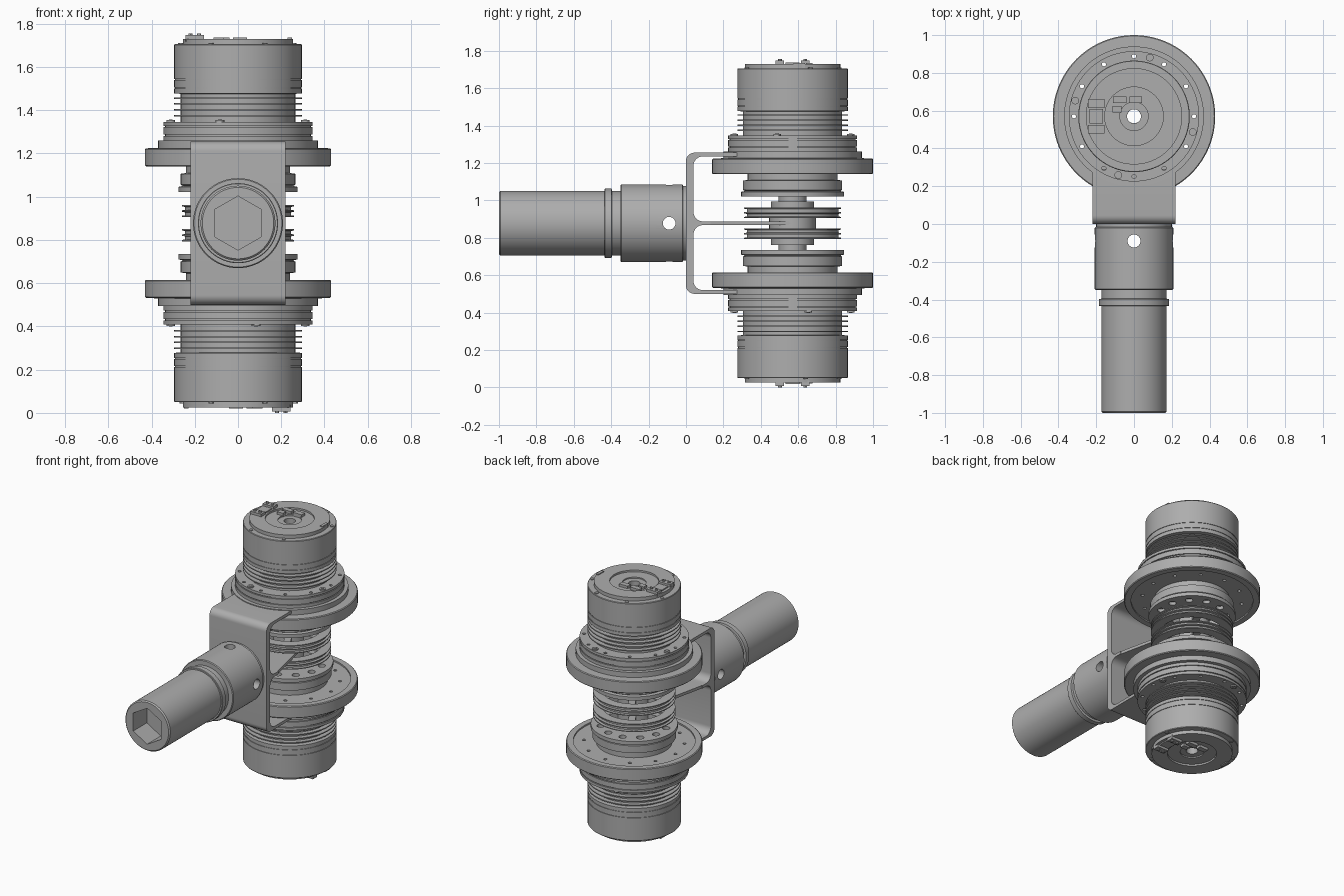
import bpy, bmesh
from math import sin, cos, pi, radians

if "Cube" in bpy.data.objects:
    bpy.data.objects.remove(bpy.data.objects["Cube"], do_unlink=True)

MID = 0.8775            # height of the symmetry plane
AXIS = (0, 0.57, MID)   # centre of the drive stack

steel = bpy.data.materials.new("satin grey steel")
steel.use_nodes = True
GREY = (0.42, 0.42, 0.42, 1)
steel.diffuse_color = GREY
steel.node_tree.nodes["Principled BSDF"].inputs["Base Color"].default_value = GREY


def arc(cx, cy, r, a0, a1, n):
    angles = [radians(a0 + (a1 - a0) * i / n) for i in range(n + 1)]
    return [(cx + r * cos(a), cy + r * sin(a)) for a in angles]


def circle(cx, cy, r, n=24):
    return arc(cx, cy, r, 90, 450, n)[:-1]


def rect(cx, cy, w, h):
    return [(cx + sx * w / 2, cy + sy * h / 2)
            for sx, sy in ((-1, -1), (1, -1), (1, 1), (-1, 1))]


def polar(r, deg):
    return r * cos(radians(deg)), r * sin(radians(deg))


def prism(bm, pts, lo, hi, place=lambda a, b, c: (a, b, c)):
    """Extrude an outline from lo to hi; place maps it to x, y, z."""
    rings = [[bm.verts.new(place(a, b, c)) for a, b in pts] for c in (lo, hi)]
    for ring in rings:
        bm.faces.new(ring)
    n = len(pts)
    for i in range(n):
        j = (i + 1) % n
        bm.faces.new((rings[0][i], rings[0][j], rings[1][j], rings[1][i]))


def lathe(bm, profile, steps=96):
    """Spin a radius/height profile round z; closed when off the axis."""
    vs = [bm.verts.new((r, 0, z)) for r, z in profile]
    es = [bm.edges.new(p) for p in zip(vs, vs[1:])]
    if profile[0][0] > 0:
        es.append(bm.edges.new((vs[-1], vs[0])))
    bmesh.ops.spin(bm, geom=vs + es, cent=(0, 0, 0), axis=(0, 0, 1),
                   angle=2 * pi, steps=steps)
    bmesh.ops.remove_doubles(bm, verts=bm.verts, dist=1e-5)


def make(name, bm, loc=AXIS, rot=(0, 0, 0)):
    bmesh.ops.recalc_face_normals(bm, faces=bm.faces)
    mesh = bpy.data.meshes.new(name)
    bm.to_mesh(mesh)
    bm.free()
    mesh.materials.append(steel)
    obj = bpy.data.objects.new(name, mesh)
    obj.location, obj.rotation_euler = loc, rot
    bpy.context.collection.objects.link(obj)
    return obj


def select(obj):
    bpy.ops.object.select_all(action='DESELECT')
    obj.select_set(True)
    bpy.context.view_layer.objects.active = obj


def cut(obj, bm):
    cutter = make("cutter", bm, obj.location, obj.rotation_euler)
    cutter.hide_render = True
    mod = obj.modifiers.new("cut", 'BOOLEAN')
    mod.operation, mod.solver, mod.object = 'DIFFERENCE', 'EXACT', cutter
    select(obj)
    bpy.ops.object.modifier_apply(modifier=mod.name)
    bpy.data.objects.remove(cutter, do_unlink=True)


def smooth(obj):
    select(obj)
    bpy.ops.object.shade_smooth_by_angle(angle=radians(30))


def groove(r, z, depth, width):
    return [(r, z), (r - depth, z), (r - depth, z - width), (r, z - width)]


BORE = 0.037
upper = []

# Motor housing with cooling fins, mounting flange and gearbox
profile = [(BORE, .832), (.075, .832), (.075, .84), (.155, .84), (.155, .852),
           (.255, .852), (.255, .828), (.292, .828), (.295, .824)]
profile += groove(.295, .666, .004, .005) + groove(.295, .628, .004, .005)
profile += [(.295, .6), (.265, .598)]
for i in range(4):
    z = .582 - .027 * i
    profile += [(.265, z), (.295, z), (.295, z - .007), (.265, z - .007)]
profile += [(.265, .468), (.345, .468)]
profile += groove(.345, .45, .008, .006) + groove(.345, .41, .008, .006)
profile += [(.345, .383), (.37, .383), (.37, .348), (.425, .346), (.43, .341),
            (.43, .267), (.425, .262), (.385, .262), (.385, .272), (.24, .272),
            (.24, .232), (.265, .228), (.265, .178), (.255, .172),
            (.275, .168), (.275, .143), (BORE, .143)]
bm = bmesh.new()
lathe(bm, profile)
housing = make("motor_housing", bm)
bm = bmesh.new()
for k in range(12):
    prism(bm, circle(*polar(.318, 30 * k), .011, 12), .2, .55)
    prism(bm, circle(*polar(.215, 30 * k + 15), .024, 16), .1, .165)
cut(housing, bm)
upper.append(housing)

# Screws on the flange ring and the cap rim
bm = bmesh.new()
for a in (75, 165, 255, 345):
    x, y = polar(.322, a)
    prism(bm, circle(x, y, .02, 20), .46, .476)
    prism(bm, circle(x, y, .01, 6), .47, .479)
for a in (20, 65, 115, 165, 243, 297):
    prism(bm, circle(*polar(.275, a), .012, 12), .82, .833)
upper.append(make("screws", bm))

# Cable connectors on the cap
bm = bmesh.new()
for y in (-.068, .068):
    prism(bm, rect(-.2, y, .085, .046), .84, .87)
    for dx in (-.02, .02):
        prism(bm, circle(-.2 + dx, y, .01, 12), .86, .8775)
prism(bm, rect(-.2, 0, .07, .075), .84, .86)
for x, y, w, h in ((-.075, .088, .07, .035), (.01, .088, .065, .035),
                   (-.09, .038, .045, .035), (.24, .035, .02, .06)):
    prism(bm, rect(x, y, w, h), .83, .858)
upper.append(make("connectors", bm))

# Spoked cable sheave
bm = bmesh.new()
rim = [(.2, .085), (.2, .028)]
for z in (.028, .053, .078):
    rim += [(.26, z), (.26, z + .006), (.245, z + .008), (.245, z + .022)]
lathe(bm, rim[:-2] + [(.255, .085)])
for k in range(6):
    c, s = cos(k * pi / 3), sin(k * pi / 3)
    prism(bm, rect(.163, 0, .1, .045), .035, .08,
          lambda a, b, z: (a * c - b * s, a * s + b * c, z))
upper.append(make("sheave", bm))

# Hub joining the sheave to the gearbox
bm = bmesh.new()
lathe(bm, [(BORE, .15), (.075, .15), (.075, .115), (.115, .115), (.115, .085),
           (.125, .08), (.125, .005), (BORE, .005)], 64)
upper.append(make("sheave_hub", bm))

# Lower drive is the upper one turned over about the front-back axis
for obj in upper:
    smooth(obj)
    twin = obj.copy()
    twin.name = "lower_" + obj.name
    obj.name = "upper_" + obj.name
    twin.rotation_euler = (0, pi, 0)
    bpy.context.collection.objects.link(twin)

# Three-armed bracket
T = .3775
half = [(.13, .01)] + arc(.09, .06, .05, 270, 180, 8)
half += arc(.09, T - .07, .05, 180, 90, 8) + [(.29, T - .02), (.29, T)]
half += arc(.045, T - .045, .045, 90, 180, 8)
outline = half + [(y, -z) for y, z in reversed(half)]
bm = bmesh.new()
prism(bm, outline, -.22, .22, lambda y, z, x: (x, y, z))
smooth(make("bracket", bm, (0, 0, MID)))

# Middle arm tapering to the hub
bm = bmesh.new()
prism(bm, [(-.22, -.46), (.22, -.46)] + arc(0, 0, .125, -10, 190, 24), -.01, .01)
arm = make("middle_arm", bm)
bm = bmesh.new()
prism(bm, circle(0, 0, BORE, 32), -.1, .1)
cut(arm, bm)
smooth(arm)

# Stepped mounting shaft with cross holes and a hexagonal socket
bm = bmesh.new()
lathe(bm, [(0, -.02), (.2, -.02), (.2, .015), (.208, .02), (.208, .345),
           (.203, .35), (.172, .35), (.172, .395), (.185, .398), (.185, .432),
           (.182, .435), (.173, .435), (.173, .992), (.165, 1), (0, 1)])
shaft = make("mounting_shaft", bm, (0, 0, MID), (pi / 2, 0, 0))
cutters = [
    (circle(0, 0, .125, 6), .85, 1.1, lambda a, b, c: (a, b, c)),
    (circle(0, .09, .034), -.3, .3, lambda a, b, c: (c, a, b)),
    (circle(0, .09, .034), -.3, .3, lambda a, b, c: (a, c, b)),
]
for pts, lo, hi, place in cutters:
    bm = bmesh.new()
    prism(bm, pts, lo, hi, place)
    cut(shaft, bm)
smooth(shaft)
